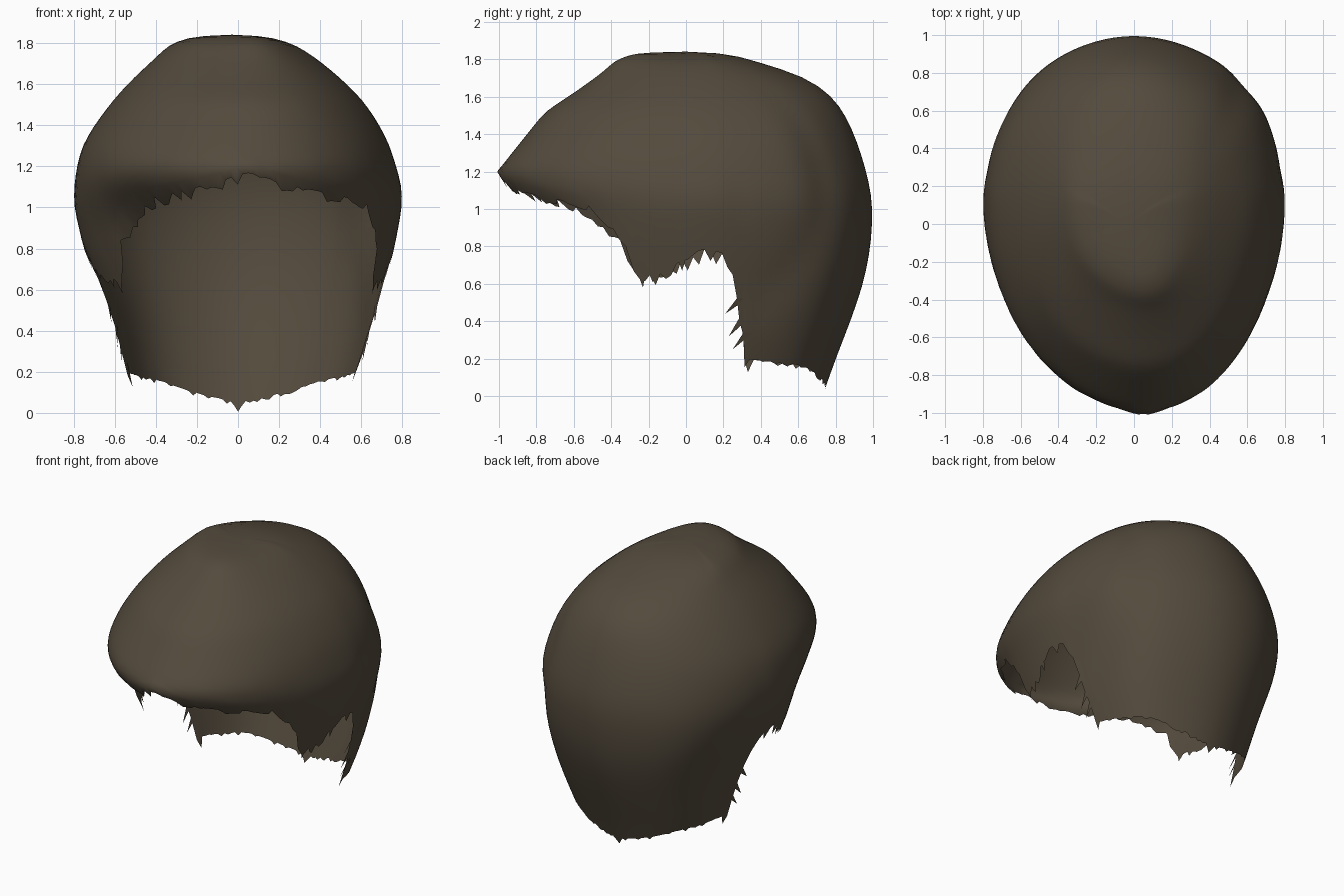
import bpy, bmesh, random
from math import sin, cos, exp, radians, degrees, pi

cube = bpy.data.objects.get("Cube")
if cube:
    bpy.data.objects.remove(cube, do_unlink=True)
random.seed(4)

# Head outline by height: z, right reach, left reach, front y, back y
OUTLINE = [
    (0.0, 0.50, 0.52, -0.60, 0.73), (0.2, 0.57, 0.60, -0.65, 0.80),
    (0.4, 0.61, 0.67, -0.70, 0.88), (0.6, 0.67, 0.71, -0.75, 0.95),
    (0.8, 0.75, 0.76, -0.80, 0.99), (1.0, 0.80, 0.80, -0.85, 1.0),
    (1.1, 0.80, 0.80, -0.95, 0.99), (1.2, 0.785, 0.77, -1.01, 0.965),
    (1.3, 0.76, 0.74, -0.93, 0.935), (1.4, 0.70, 0.69, -0.85, 0.90),
    (1.52, 0.61, 0.61, -0.755, 0.845), (1.62, 0.52, 0.51, -0.60, 0.77),
    (1.72, 0.41, 0.39, -0.46, 0.62), (1.8, 0.33, 0.27, -0.37, 0.33),
    (1.84, 0.20, 0.12, -0.25, 0.22)]

# Lower hairline: angle (-90 front, 0 side, 90 back), height
HAIRLINE = [
    (-90, 1.17), (-75, 1.11), (-60, 1.07), (-41, 1.03), (-31, 0.88),
    (-25, 0.72), (-22, 0.64), (-12, 0.71), (-6, 0.76), (0, 0.79),
    (7, 0.76), (11, 0.62), (14, 0.42), (19, 0.20), (48, 0.16),
    (60, 0.12), (75, 0.08), (86, 0.06), (90, 0.01)]

TOP, MID_Y, COLUMNS, ROWS = 1.838, 0.1, 180, 26


def lookup(table, key):
    """Linear interpolation of the columns of a table."""
    key = min(max(key, table[0][0]), table[-1][0])
    for a, b in zip(table, table[1:]):
        if key <= b[0]:
            t = (key - a[0]) / (b[0] - a[0])
            return [p + (q - p) * t for p, q in zip(a[1:], b[1:])]


def clamp(v):
    return min(1, max(0, v))


def bump(v, centre, width):
    return exp(-((v - centre) / width) ** 2)


def side_angle(angle):
    """Angle from the nearer side: -90 at the front, 90 at the back."""
    return degrees(angle) if cos(angle) >= 0 else 180 - degrees(angle)


def surface(angle, z):
    """Point of the hair shell at an azimuth and height."""
    right, left, front, back = lookup(OUTLINE, z)
    c, s, side = cos(angle), sin(angle), side_angle(angle)
    # fuller back corners below the widest level
    k = 1 + 0.03 * bump(side, 48, 18) * clamp((1.2 - z) * 2)
    if c > 0:
        # swell with a curved combed groove behind the left ear
        fade = clamp((1.75 - z) * 3)
        k += fade * 0.025 * bump(side, 38, 16)
        k -= fade * 0.022 * bump(side, 45 - 60 * (z - 1.15) ** 2, 7)
    x = c * (left if c > 0 else right) * k
    if c < 0 and s < 0:
        # right sideburn tucked towards the face
        x *= 1 - 0.5 * s * s * clamp((1.15 - z) * 4)
    y = MID_Y + s * ((back - MID_Y) if s > 0 else (MID_Y - front)) * k
    # fringe leans slightly to the left side
    return x + 0.05 * max(0, -s) ** 3, y, z


# Hair shell with a ragged lower edge
bm = bmesh.new()
crown = bm.verts.new((-0.03, 0, TOP + 0.003))
strands = []
for i in range(COLUMNS):
    angle = 2 * pi * i / COLUMNS - pi / 2
    side = side_angle(angle)
    edge = lookup(HAIRLINE, side)[0]
    if cos(angle) < 0:
        edge -= 0.06 * bump(side, -41, 6)
    ragged = 0.09 if -35 < side < 22 else 0.05 if side < 0 else 0.02
    tip = edge - ragged * random.random() ** 2
    column = []
    for j in range(ROWS + 1):
        z = TOP - (TOP - edge) * (j / ROWS) ** 1.4
        if j == ROWS:
            z = max(0, tip)
        column.append(bm.verts.new(surface(angle, z)))
    strands.append(column)

for i, a in enumerate(strands):
    b = strands[(i + 1) % COLUMNS]
    bm.faces.new((crown, a[0], b[0]))
    for j in range(ROWS):
        bm.faces.new((a[j], a[j + 1], b[j + 1], b[j]))

# Loose pointed locks along the sideburns and behind the ears
for sign in (-1, 1):
    for deg, z, drop in ((-24, 0.68, 0.1), (-20, 0.68, 0.07), (-9, 0.76, 0.09),
                         (13, 0.52, 0.08), (15, 0.42, 0.1), (17, 0.34, 0.09)):
        def at(d, h):
            a = radians(d if sign > 0 else 180 - d)
            return bm.verts.new(surface(a, h))
        lean = -5 if deg > 0 else 1
        bm.faces.new((at(deg - 1, z), at(deg + lean, z - drop), at(deg + 3, z)))

bmesh.ops.recalc_face_normals(bm, faces=bm.faces)
mesh = bpy.data.meshes.new("hair_shell")
bm.to_mesh(mesh)
bm.free()
hair = bpy.data.objects.new("hair_shell", mesh)
bpy.context.collection.objects.link(hair)

# Dark brown hair colour
color = (0.088, 0.069, 0.046, 1)
mat = bpy.data.materials.new("dark_brown_hair")
mat.use_nodes = True
mat.diffuse_color = color
bsdf = next(n for n in mat.node_tree.nodes if n.type == 'BSDF_PRINCIPLED')
bsdf.inputs["Base Color"].default_value = color
bsdf.inputs["Roughness"].default_value = 0.8
mesh.materials.append(mat)

# Soften the crown and the swells, leaving the ragged edge free
group = hair.vertex_groups.new(name="soft_area")
group.add([v.index for v in mesh.vertices
           if v.index < COLUMNS * (ROWS + 1) + 1 and (v.index - 1) % (ROWS + 1) < ROWS - 1],
          1.0, 'REPLACE')
smooth = hair.modifiers.new("soften", 'SMOOTH')
smooth.factor = 0.5
smooth.iterations = 8
smooth.vertex_group = group.name

bpy.ops.object.select_all(action='DESELECT')
hair.select_set(True)
bpy.context.view_layer.objects.active = hair
bpy.ops.object.shade_smooth_by_angle(angle=radians(80))
